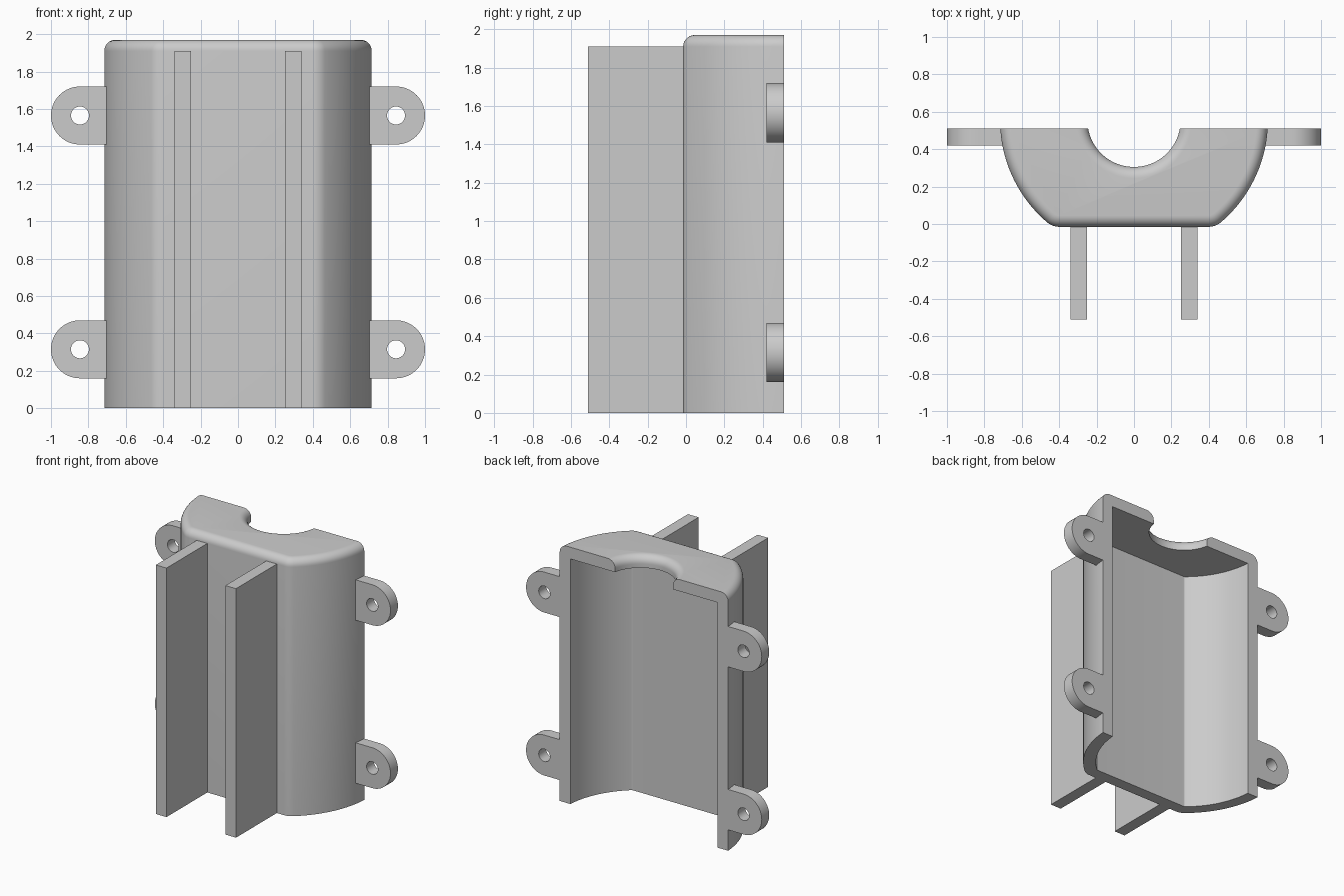
import bpy, bmesh
from math import sin, cos, pi, asin, atan2, sqrt, radians
from mathutils import Vector

if "Cube" in bpy.data.objects:
    bpy.data.objects.remove(bpy.data.objects["Cube"])

grey = bpy.data.materials.new("plain grey")
grey.use_nodes = True
GREY = (0.6, 0.6, 0.6, 1)
grey.diffuse_color = GREY
grey.node_tree.nodes["Principled BSDF"].inputs["Base Color"].default_value = GREY

BACK, FRONT, AXIS = 0.51, -0.015, 0.554   # back plane, front plane, axis of the round sides
TOP, WALL, ROUND = 1.97, 0.09, 0.06
CEILING = TOP - WALL


def finish(bm, name):
    bmesh.ops.recalc_face_normals(bm, faces=bm.faces)
    mesh = bpy.data.meshes.new(name)
    bm.to_mesh(mesh)
    bm.free()
    obj = bpy.data.objects.new(name, mesh)
    bpy.context.collection.objects.link(obj)
    mesh.materials.append(grey)
    bpy.ops.object.select_all(action="DESELECT")
    obj.select_set(True)
    bpy.context.view_layer.objects.active = obj
    bpy.ops.object.shade_smooth_by_angle(angle=radians(30))
    return obj


def arc(cx, cy, r, a0, a1, n):
    return [(cx + r * cos(a0 + (a1 - a0) * i / n), cy + r * sin(a0 + (a1 - a0) * i / n))
            for i in range(n + 1)]


def shell_profile(inset, fillet):
    """Open outline from back left to back right: round side, fillet, flat front, mirrored."""
    r = 0.716 - inset
    fy = FRONT + inset + fillet
    fx = sqrt((r - fillet) ** 2 - (fy - AXIS) ** 2)
    turn = atan2(fy - AXIS, fx)
    half = arc(0, AXIS, r, asin((BACK - AXIS) / r), turn, 24)
    half += arc(fx, fy, fillet, turn, -pi / 2, 8)[1:]
    return half + [(-x, y) for x, y in reversed(half)]


def notch_profile(grow):
    r = 0.249 + grow
    a = asin((BACK - AXIS) / r)
    return arc(0, AXIS, r, a, -pi - a, 40)


def loft(bm, levels):
    """Skin a stack of (outline, z) rows and return the vertex rows."""
    rows = [[bm.verts.new((x, y, z)) for x, y in pts] for pts, z in levels]
    for low, high in zip(rows, rows[1:]):
        for i in range(len(low) - 1):
            bm.faces.new((low[i], low[i + 1], high[i + 1], high[i]))
    return rows


# Hollow half shell with rounded top rim and a round notch
bm = bmesh.new()
rim = [(ROUND * (1 - cos(t)), TOP - ROUND + ROUND * sin(t))
       for t in (pi / 2 * i / 8 for i in range(9))]
outer = loft(bm, [(shell_profile(0, 0.1), 0)] + [(shell_profile(d, 0.1 - d), z) for d, z in rim])
notch = loft(bm, [(notch_profile(0), CEILING)] + [(notch_profile(d), z) for d, z in rim])
inner = loft(bm, [(shell_profile(WALL, 0.02), 0), (shell_profile(WALL, 0.02), CEILING)])
bm.faces.new(outer[-1] + notch[-1][::-1])    # top
bm.faces.new(inner[-1] + notch[0][::-1])     # ceiling
bm.faces.new(outer[0] + inner[0][::-1])      # bottom edge
for end in (0, -1):                          # flat back edges
    bm.faces.new([row[end] for row in outer] + [row[end] for row in reversed(notch)]
                 + [row[end] for row in reversed(inner)])
finish(bm, "shell")


# Mounting ear: rounded tab with a screw hole
def ear(name, side, z):
    n, r, hole, reach = 64, 0.155, 0.048, 0.145
    outline, ring = [], []
    for i in range(n):
        a = 2 * pi * i / n
        c, s = cos(a), sin(a)
        ring.append((hole * c, hole * s))
        if c >= -1e-6:
            outline.append((r * c, r * s))
        else:
            m = max(abs(c), abs(s))
            outline.append((reach * c / m, r * s / m))
    bm = bmesh.new()
    loops = [[bm.verts.new((side * (0.845 + x), y, z + h)) for x, h in pts]
             for pts, y in ((outline, BACK), (outline, BACK - WALL),
                            (ring, BACK - WALL), (ring, BACK))]
    for k in range(4):
        a, b = loops[k], loops[(k + 1) % 4]
        for i in range(n):
            j = (i + 1) % n
            bm.faces.new((a[i], a[j], b[j], b[i]))
    finish(bm, name)


# Upright fin on the front
def fin(name, side):
    bm = bmesh.new()
    bmesh.ops.create_cube(bm, size=1)
    low, high = Vector((0.25, -0.51, 0)), Vector((0.34, 0.0, 1.91))
    for v in bm.verts:
        v.co = (low + high) / 2 + v.co * (high - low)
        v.co.x *= side
    finish(bm, name)


for label, side in (("left", 1), ("right", -1)):
    ear(label + "_upper_ear", side, 1.565)
    ear(label + "_lower_ear", side, 0.315)
    fin(label + "_fin", side)
